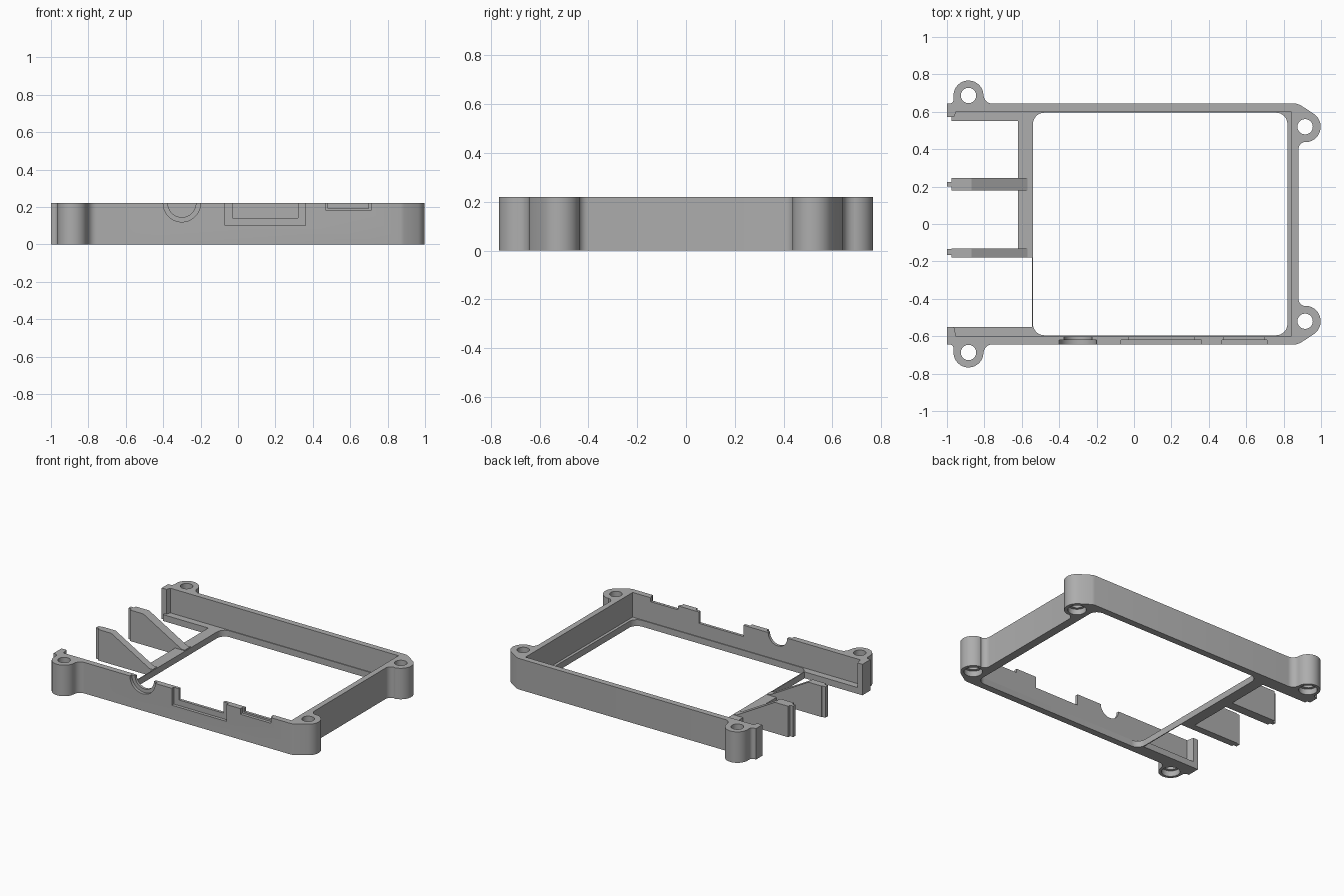
import bpy, bmesh
from math import cos, sin, radians

if "Cube" in bpy.data.objects:
    bpy.data.objects.remove(bpy.data.objects["Cube"])

H = 0.22          # wall height
LEDGE = 0.045     # ledge height

grey = bpy.data.materials.new("plain grey")
grey.use_nodes = True
COLOUR = (0.42, 0.42, 0.42, 1)
grey.diffuse_color = COLOUR
grey.node_tree.nodes["Principled BSDF"].inputs["Base Color"].default_value = COLOUR


def arc(cx, cy, r, a0, a1, n=12):
    angles = [radians(a0 + (a1 - a0) * i / n) for i in range(n + 1)]
    return [(cx + r * cos(a), cy + r * sin(a)) for a in angles]


def rect(x0, x1, y0, y1):
    return [(x0, y0), (x1, y0), (x1, y1), (x0, y1)]


def prism(name, pts, lo, hi, axis="z"):
    """Extrude a flat outline along z, or an x-z outline along y."""
    def place(p, d):
        return (p[0], p[1], d) if axis == "z" else (p[0], d, p[1])
    bm = bmesh.new()
    face = bm.faces.new([bm.verts.new(place(p, lo)) for p in pts])
    ext = bmesh.ops.extrude_face_region(bm, geom=[face])
    for v in ext["geom"]:
        if isinstance(v, bmesh.types.BMVert):
            v.co["xyz".index(axis)] = hi
    bmesh.ops.recalc_face_normals(bm, faces=bm.faces)
    mesh = bpy.data.meshes.new(name)
    bm.to_mesh(mesh)
    bm.free()
    mesh.materials.append(grey)
    ob = bpy.data.objects.new(name, mesh)
    bpy.context.collection.objects.link(ob)
    return ob


def cut(target, pts, lo, hi, axis="z"):
    """Subtract a prism and discard the cutter."""
    cutter = prism("cutter", pts, lo, hi, axis)
    mod = target.modifiers.new("cut", "BOOLEAN")
    mod.operation, mod.solver, mod.object = "DIFFERENCE", "EXACT", cutter
    bpy.context.view_layer.update()
    dg = bpy.context.evaluated_depsgraph_get()
    mesh = bpy.data.meshes.new_from_object(target.evaluated_get(dg))
    target.modifiers.clear()
    target.data = mesh
    bpy.data.objects.remove(cutter)


# Outer outline with screw ears, mirrored front to back
half = [(-1, 0.643)]
half += arc(-0.987, 0.665, 0.022, 270, 360, 5)
half += arc(-0.885, 0.687, 0.08, 185, 0, 24)
half += arc(-0.755, 0.693, 0.05, 185, 270, 8)
half += [(0.868, 0.643), (0.888, 0.637)]
half += arc(0.915, 0.52, 0.083, 55, -85, 20)
half += arc(0.92, 0.40, 0.04, 95, 180, 8)
outline = half + [(x, -y) for x, y in reversed(half)]
frame = prism("frame", outline, 0, H)

# Hollow above the ledge, rounded opening, bays on the open end
cut(frame, rect(-1.2, 0.84, -0.601, 0.601), LEDGE, 1)
opening = []
for cx, cy, a in ((0.76, 0.535, 0), (-0.48, 0.535, 90), (-0.48, -0.535, 180), (0.76, -0.535, 270)):
    opening += arc(cx, cy, 0.06, a, a + 90, 8)
cut(frame, opening, -1, 1)
cut(frame, rect(-1.2, -0.62, -0.15, 0.552), -1, 1)
cut(frame, rect(-1.2, -0.546, -0.552, -0.15), -1, 1)

# Screw holes with counterbores underneath
for x, y in ((-0.885, 0.687), (0.915, 0.52)):
    for s in (-1, 1):
        cut(frame, arc(x, s * y, 0.041, 0, 345, 23), -1, 1)
        cut(frame, arc(x, s * y, 0.06, 0, 345, 23), -1, 0.04)

# Socket notches in the front wall, each with a wider outer recess
RECESS = -0.621
cut(frame, arc(-0.30, H, 0.10, 0, 350, 35), -1, RECESS, "y")
cut(frame, arc(-0.30, H, 0.075, 0, 350, 35), -1, -0.5, "y")
for x0, x1, z, rim in ((-0.07, 0.36, 0.10, 0.04), (0.47, 0.71, 0.18, 0.012)):
    cut(frame, rect(x0, x1, z, 1), -1, RECESS, "y")
    cut(frame, rect(x0 + rim, x1 - rim, z + rim, 1), -1, -0.5, "y")

# End posts closing the side walls
prism("front_end_post", [(-1, -0.605), (-0.95, -0.605), (-0.962, -0.552), (-1, -0.552)], 0, H)
prism("back_end_post", [(-1, 0.605), (-0.95, 0.605), (-0.962, 0.572), (-1, 0.572)], 0, H)
notch = rect(-1.1, -0.975, 0.5, 0.572)
cut(frame, notch, -1, 1)

# Sloped divider ribs with narrow end tongues
slope = [(-0.975, 0), (-0.545, 0), (-0.545, 0.05), (-0.57, 0.05), (-0.87, H), (-0.975, H)]
for name, y0, y1, t0, t1 in (("back", 0.18, 0.245, 0.20, 0.225), ("front", -0.18, -0.13, -0.165, -0.135)):
    prism(name + "_rib", slope, y0, y1, "y")
    prism(name + "_rib_tongue", rect(-1, -0.97, t0, t1), 0, H)

# Smooth round walls, keep edges crisp
bpy.ops.object.select_all(action="DESELECT")
frame.select_set(True)
bpy.context.view_layer.objects.active = frame
bpy.ops.object.shade_smooth_by_angle(angle=radians(30))
